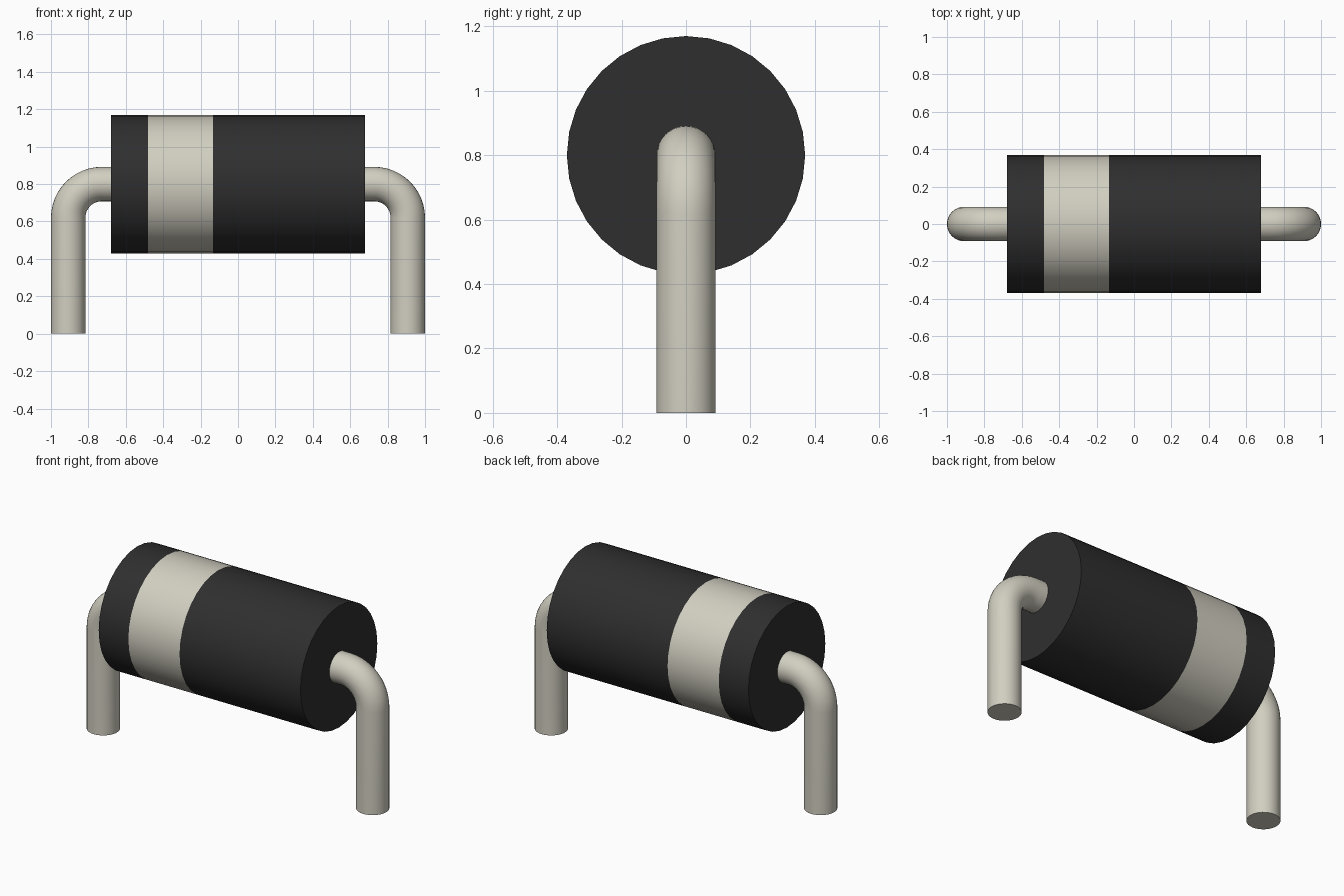
import bpy, bmesh, math
from mathutils import Vector

if "Cube" in bpy.data.objects:
    bpy.data.objects.remove(bpy.data.objects["Cube"])

SIDES = 32
AXIS_Z = 0.80
BODY_R = 0.37
BODY_END = 0.68
LEAD_R = 0.092
LEG_X = 1 - LEAD_R
BEND_R = 0.18


def material(name, rgb):
    mat = bpy.data.materials.new(name)
    mat.use_nodes = True
    mat.diffuse_color = (*rgb, 1)
    bsdf = mat.node_tree.nodes["Principled BSDF"]
    bsdf.inputs["Base Color"].default_value = (*rgb, 1)
    bsdf.inputs["Roughness"].default_value = 0.6
    return mat


black = material("black_casing", (0.028, 0.028, 0.028))
metal = material("pale_metal", (0.64, 0.62, 0.53))


def sweep(name, stations, radius, mats, section_mats=None):
    """Capped round tube through (centre, tangent) stations in the xz plane."""
    bm = bmesh.new()
    rings = []
    for centre, tangent in stations:
        side = Vector((0, 1, 0))
        up = tangent.cross(side)
        ring = []
        for i in range(SIDES):
            a = math.tau * i / SIDES
            ring.append(bm.verts.new(centre + radius * (math.cos(a) * up + math.sin(a) * side)))
        rings.append(ring)
    for s, (low, high) in enumerate(zip(rings, rings[1:])):
        for i in range(SIDES):
            j = (i + 1) % SIDES
            face = bm.faces.new((low[i], low[j], high[j], high[i]))
            face.material_index = section_mats[s] if section_mats else 0
    bm.faces.new(rings[0])
    bm.faces.new(rings[-1])
    bmesh.ops.recalc_face_normals(bm, faces=bm.faces)
    mesh = bpy.data.meshes.new(name)
    bm.to_mesh(mesh)
    bm.free()
    for mat in mats:
        mesh.materials.append(mat)
    obj = bpy.data.objects.new(name, mesh)
    bpy.context.collection.objects.link(obj)
    bpy.ops.object.select_all(action="DESELECT")
    obj.select_set(True)
    bpy.context.view_layer.objects.active = obj
    bpy.ops.object.shade_smooth_by_angle(angle=math.radians(35))
    return obj


# Cylindrical casing with its pale marking band
cuts = (-BODY_END, -0.48, -0.135, BODY_END)
sweep("casing", [(Vector((x, 0, AXIS_Z)), Vector((1, 0, 0))) for x in cuts],
      BODY_R, (black, metal), (0, 1, 0))

# Bent wire leads: out of the casing, round the bend, down to the ground
for name, s in (("left_lead", 1), ("right_lead", -1)):
    bend_x, bend_z = LEG_X - BEND_R, AXIS_Z - BEND_R
    path = [(Vector((s * (BODY_END - 0.04), 0, AXIS_Z)), Vector((s, 0, 0)))]
    steps = 12
    for k in range(steps + 1):
        a = math.pi / 2 * k / steps
        centre = Vector((s * (bend_x + BEND_R * math.sin(a)), 0, bend_z + BEND_R * math.cos(a)))
        path.append((centre, Vector((s * math.cos(a), 0, -math.sin(a)))))
    path.append((Vector((s * LEG_X, 0, 0)), Vector((0, 0, -1))))
    sweep(name, path, LEAD_R, (metal,))
